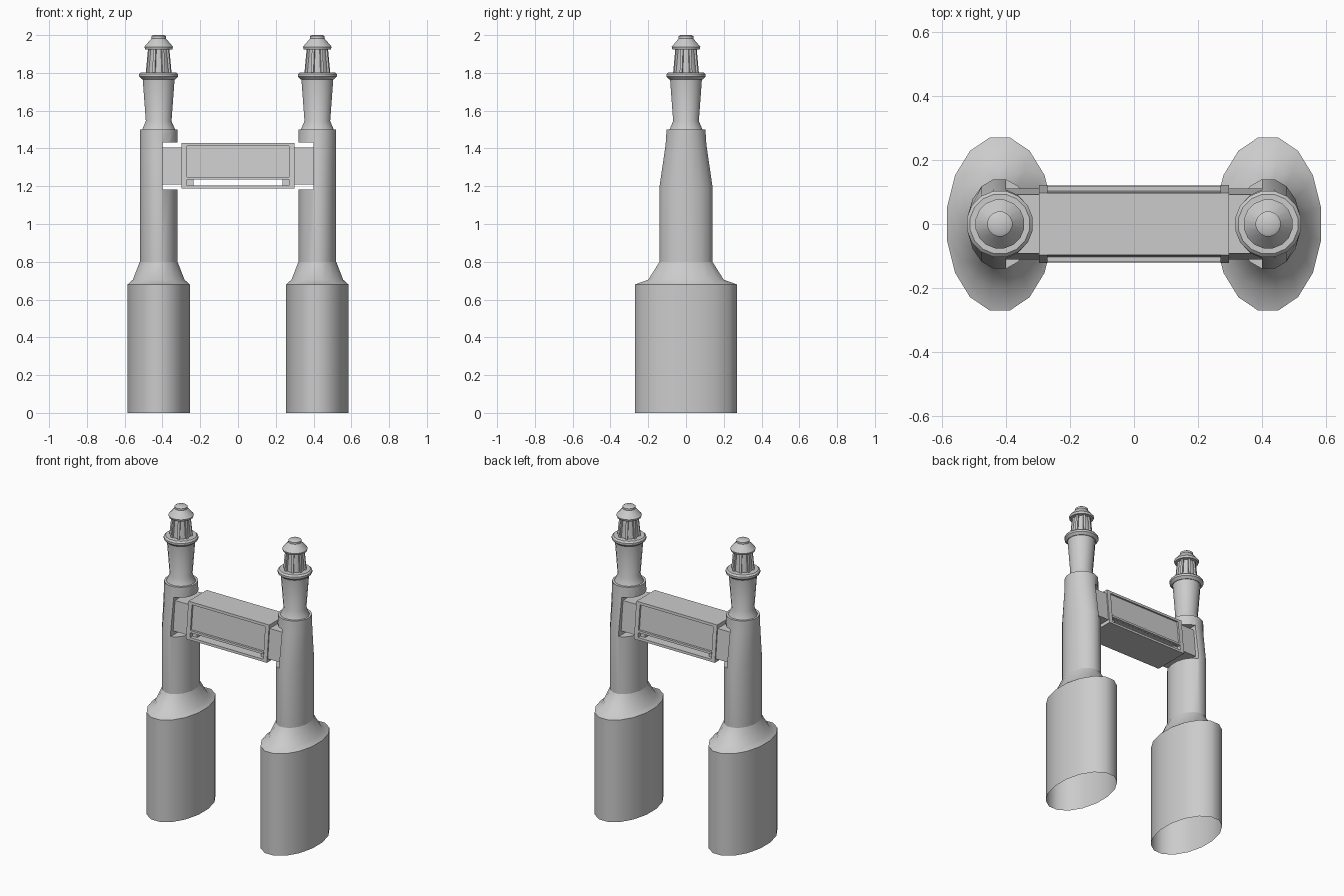
import bpy, bmesh, math

if "Cube" in bpy.data.objects:
    bpy.data.objects.remove(bpy.data.objects["Cube"])

TOWER_X = 0.42
N = 16


def finish(bm, name, angle=40):
    bmesh.ops.recalc_face_normals(bm, faces=bm.faces)
    me = bpy.data.meshes.new(name)
    bm.to_mesh(me)
    bm.free()
    ob = bpy.data.objects.new(name, me)
    bpy.context.collection.objects.link(ob)
    smooth(ob, angle)
    return ob


def smooth(ob, angle):
    bpy.ops.object.select_all(action='DESELECT')
    ob.select_set(True)
    bpy.context.view_layer.objects.active = ob
    bpy.ops.object.shade_smooth_by_angle(angle=math.radians(angle))


def loft(name, cx, rings, cap_bottom=True, cap_top=True):
    """Stack of elliptical rings (half width x, half width y, z)."""
    bm = bmesh.new()
    k = 1 / math.cos(math.pi / N)
    loops = []
    for rx, ry, z in rings:
        loops.append([bm.verts.new((cx + k * rx * math.cos((i + .5) * math.tau / N),
                                    k * ry * math.sin((i + .5) * math.tau / N), z))
                      for i in range(N)])
    for a, b in zip(loops, loops[1:]):
        for i in range(N):
            j = (i + 1) % N
            bm.faces.new((a[i], a[j], b[j], b[i]))
    if cap_bottom:
        bm.faces.new(loops[0][::-1])
    if cap_top:
        bm.faces.new(loops[-1])
    return finish(bm, name)


def prism(name, x0, x1, profile):
    """Extrude a (y, z) profile along x."""
    bm = bmesh.new()
    a = [bm.verts.new((x0, y, z)) for y, z in profile]
    b = [bm.verts.new((x1, y, z)) for y, z in profile]
    n = len(profile)
    for i in range(n):
        j = (i + 1) % n
        bm.faces.new((a[i], a[j], b[j], b[i]))
    bm.faces.new(a[::-1])
    bm.faces.new(b)
    return finish(bm, name, 10)


def wall(z):
    """Half depth of the walkway, leaning inward with height."""
    return 0.122 - (z - 1.187) * 0.1


def trap(z0, z1, inset=0.0):
    a, b = wall(z0) - inset, wall(z1) - inset
    return [(-a, z0), (a, z0), (b, z1), (-b, z1)]


def ribs(name, cx):
    """Eight leaning mullions around the lantern."""
    bm = bmesh.new()
    for i in range(8):
        t = (i + .5) * math.tau / 8
        c, s = math.cos(t), math.sin(t)
        vs = []
        for z, r in ((1.80, 0.071), (1.94, 0.057)):
            for d, w in ((-0.02, -0.007), (0, -0.007), (0, 0.007), (-0.02, 0.007)):
                vs.append(bm.verts.new((cx + (r + d) * c - w * s, (r + d) * s + w * c, z)))
        for f in ((3, 2, 1, 0), (4, 5, 6, 7), (0, 1, 5, 4), (1, 2, 6, 5), (2, 3, 7, 6), (3, 0, 4, 7)):
            bm.faces.new([vs[q] for q in f])
    return finish(bm, name, 10)


for s, side in ((-1, "left"), (1, "right")):
    cx = s * TOWER_X
    # oval pier, open underneath, with sloping shoulder
    loft(side + "_pier", cx, [(.165, .27, 0), (.165, .27, .68), (.137, .20, .705), (.10, .14, .80)],
         cap_bottom=False, cap_top=False)
    # oval shaft narrowing to round
    shaft = loft(side + "_shaft", cx, [(.10, .14, .80), (.10, .14, 1.20), (.10, .108, 1.42), (.10, .103, 1.5)])
    # notch in the inner side that receives the walkway
    xs = sorted((s * 0.40, s * 0.25))
    cutter = prism("notch_cutter", xs[0], xs[1], [(-.3, 1.182), (.3, 1.182), (.3, 1.432), (-.3, 1.432)])
    cutter.hide_render = True
    mod = shaft.modifiers.new("notch", 'BOOLEAN')
    mod.operation = 'DIFFERENCE'
    mod.solver = 'EXACT'
    mod.object = cutter
    bpy.context.view_layer.objects.active = shaft
    bpy.ops.object.modifier_apply(modifier="notch")
    bpy.data.objects.remove(cutter)
    smooth(shaft, 40)
    # turret and gallery
    loft(side + "_turret", cx, [(.088, .088, 1.498), (.068, .068, 1.545), (.085, .085, 1.775)])
    loft(side + "_gallery", cx, [(.088, .088, 1.765), (.103, .103, 1.78), (.103, .103, 1.793), (.093, .093, 1.803)])
    # lantern room, mullions, roof and cap
    loft(side + "_lantern", cx, [(.060, .060, 1.80), (.047, .047, 1.935)])
    ribs(side + "_lantern_ribs", cx)
    loft(side + "_roof", cx, [(.072, .072, 1.925), (.076, .076, 1.938), (.036, .036, 1.985)])
    loft(side + "_cap", cx, [(.039, .039, 1.982), (.039, .039, 1.994), (.030, .030, 2.0)])
    # connector between walkway and tower
    xs = sorted((s * 0.40, s * 0.29))
    prism(side + "_connector", xs[0], xs[1], trap(1.21, 1.405, 0.008))
    # end frame of the walkway and inner haunch
    xs = sorted((s * 0.27, s * 0.298))
    prism(side + "_end_frame", xs[0], xs[1], trap(1.187, 1.43))
    xs = sorted((s * 0.235, s * 0.275))
    prism(side + "_haunch", xs[0], xs[1], trap(1.20, 1.24, 0.025))

# walkway body, roof edge, sill and lower slab
prism("walkway_body", -.272, .272, trap(1.235, 1.42, 0.012))
prism("walkway_roof", -.272, .272, trap(1.413, 1.43, 0.001))
prism("walkway_sill", -.272, .272, trap(1.236, 1.25, -0.003))
prism("walkway_lower_slab", -.272, .272, trap(1.187, 1.203, 0.001))
